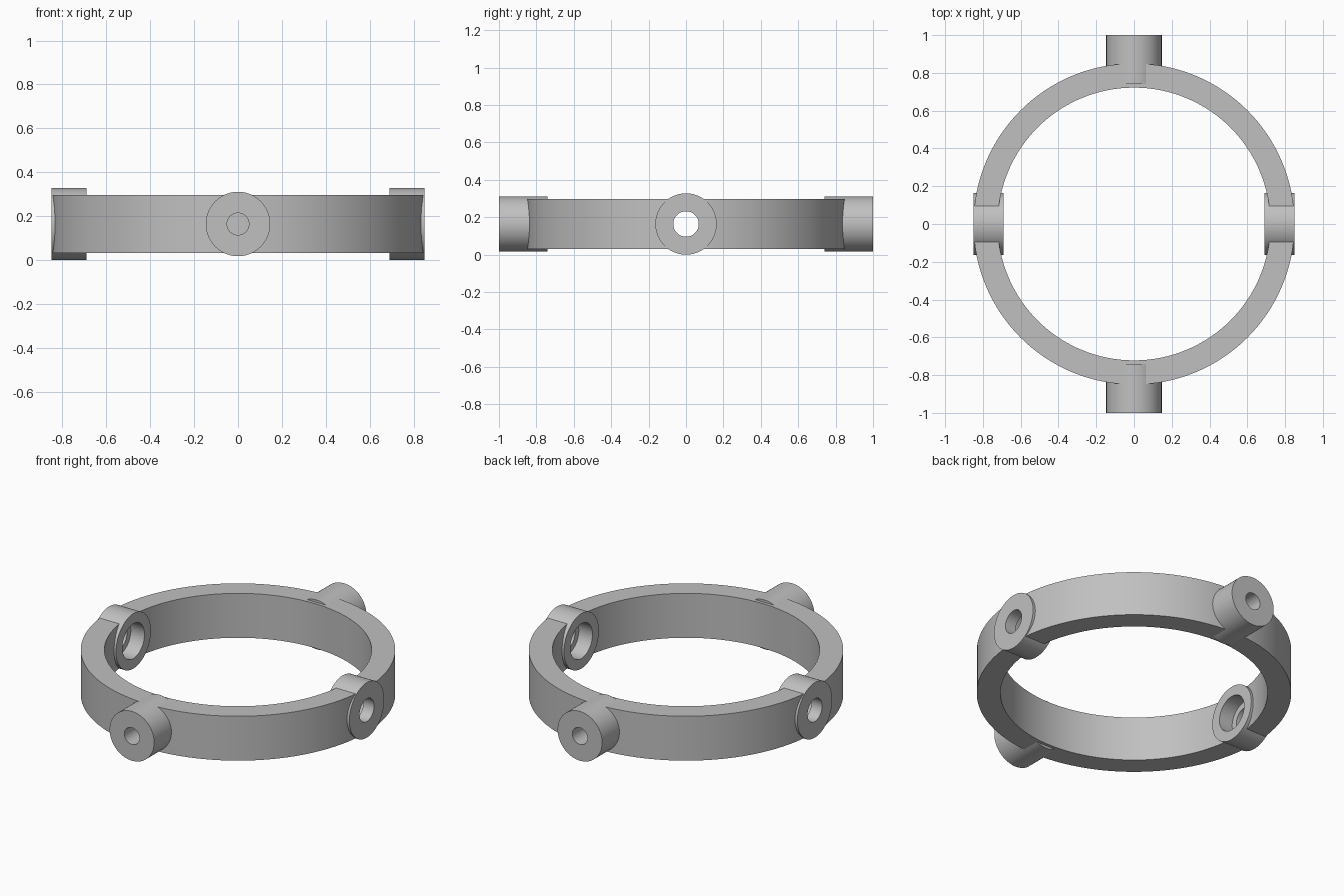
import bpy
from math import pi

cube = bpy.data.objects.get("Cube")
if cube:
    bpy.data.objects.remove(cube, do_unlink=True)

MID = 0.164          # height of the ring's middle plane
RING_H = 0.265

grey = bpy.data.materials.new("satin grey")
grey.use_nodes = True
colour = (0.53, 0.53, 0.53, 1)
grey.diffuse_color = colour
grey.node_tree.nodes["Principled BSDF"].inputs["Base Color"].default_value = colour


def cylinder(name, radius, start, end, axis, sides=64):
    """Cylinder along an axis, from start to end on that axis."""
    centre = [0, 0, MID]
    i = "XYZ".index(axis)
    centre[i] += (start + end) / 2
    turn = {"X": (0, pi / 2, 0), "Y": (pi / 2, 0, 0), "Z": (0, 0, 0)}[axis]
    bpy.ops.mesh.primitive_cylinder_add(vertices=sides, radius=radius,
                                        depth=abs(end - start),
                                        location=centre, rotation=turn)
    obj = bpy.context.object
    obj.name = name
    obj.data.materials.append(grey)
    return obj


def cut(obj, cutter):
    """Subtract the cutter and bake the result."""
    mod = obj.modifiers.new("cut", "BOOLEAN")
    mod.operation = "DIFFERENCE"
    mod.solver = "EXACT"
    mod.object = cutter
    bpy.context.view_layer.objects.active = obj
    bpy.ops.object.modifier_apply(modifier=mod.name)


def smooth(obj):
    bpy.ops.object.select_all(action="DESELECT")
    obj.select_set(True)
    bpy.context.view_layer.objects.active = obj
    bpy.ops.object.shade_smooth_by_angle(angle=pi / 6)


# Main ring
ring = cylinder("ring", 0.85, -RING_H / 2, RING_H / 2, "Z", 128)
bore = cylinder("ring_bore", 0.722, -1, 1, "Z", 128)
cut(ring, bore)
parts, cutters = [ring], [bore]

for sign, side, end in ((1, "left", "back"), (-1, "right", "front")):
    # Pierced side boss with a counterbore opening inward
    boss = cylinder(side + "_boss", 0.164, sign * 0.69, sign * 0.85, "X")
    hole = cylinder(side + "_hole", 0.068, sign * 0.6, sign * 0.95, "X")
    recess = cylinder(side + "_recess", 0.104, sign * 0.6, sign * 0.78, "X")
    for cutter in (hole, recess):
        cut(boss, cutter)
        cut(ring, cutter)

    # Round stub with a blind hole in its outer end
    stub = cylinder(end + "_stub", 0.147, sign * 0.74, sign, "Y")
    blind = cylinder(end + "_hole", 0.05, sign * 0.8, sign * 1.1, "Y")
    cut(stub, blind)
    parts += [boss, stub]
    cutters += [hole, recess, blind]

for cutter in cutters:
    bpy.data.objects.remove(cutter, do_unlink=True)
for part in parts:
    smooth(part)
